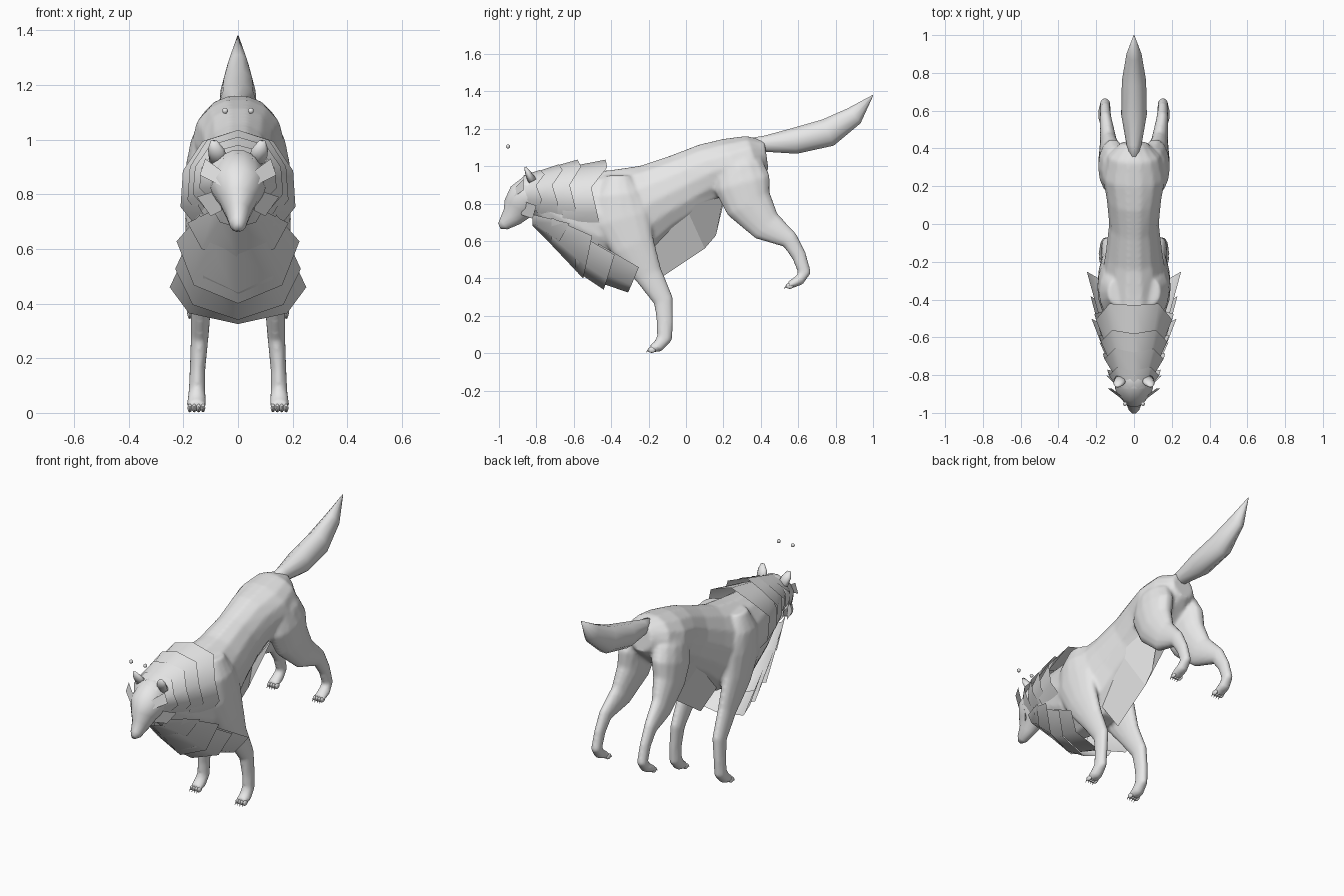
import bpy, bmesh
from math import sin, cos, pi, radians
from mathutils import Vector

cube = bpy.data.objects.get("Cube")
if cube:
    bpy.data.objects.remove(cube)

grey = bpy.data.materials.new("fur_grey")
grey.use_nodes = True
grey.diffuse_color = (0.8, 0.8, 0.8, 1)
grey.node_tree.nodes["Principled BSDF"].inputs["Base Color"].default_value = grey.diffuse_color


def finish(name, bm, smooth=True):
    bmesh.ops.recalc_face_normals(bm, faces=bm.faces)
    mesh = bpy.data.meshes.new(name)
    bm.to_mesh(mesh)
    bm.free()
    mesh.materials.append(grey)
    for p in mesh.polygons:
        p.use_smooth = smooth
    obj = bpy.data.objects.new(name, mesh)
    bpy.context.collection.objects.link(obj)
    return obj


def bridge(bm, rings, closed):
    for a, b in zip(rings, rings[1:]):
        n = len(a)
        for i in range(n if closed else n - 1):
            j = (i + 1) % n
            bm.faces.new((a[i], a[j], b[j], b[i]))


def loft(name, *tubes, sides=14):
    """Closed tubes, each through rows of x, y, z, side radius, depth radius."""
    bm = bmesh.new()
    for rows in tubes:
        pts = [Vector(r[:3]) for r in rows]
        rings = []
        for i, row in enumerate(rows):
            way = pts[min(i + 1, len(pts) - 1)] - pts[max(i - 1, 0)]
            way.x = 0
            side = Vector((1, 0, 0))
            up = way.normalized().cross(side)
            rings.append([bm.verts.new(pts[i] + side * row[3] * cos(a) + up * row[4] * sin(a))
                          for a in (2 * pi * k / sides for k in range(sides))])
        bridge(bm, rings, True)
        bm.faces.new(rings[0])
        bm.faces.new(rings[-1])
    return finish(name, bm)


def band(name, front, back, start, end, steps, lean, jag=0.0):
    """Open flared fur sheet between two arcs of y, z, x radius, z radius."""
    bm = bmesh.new()
    rings = []
    for (y, z, rx, rz), tilt, j in ((front, 0, 0), (back, lean, jag)):
        ring = []
        for k in range(steps + 1):
            a = radians(start + (end - start) * k / steps)
            point = j if k % 2 else 0
            ring.append(bm.verts.new(((rx + point * 0.3) * cos(a),
                                      y + tilt * abs(sin(a)) + point, z + rz * sin(a))))
        rings.append(ring)
    bridge(bm, rings, False)
    return finish(name, bm)


def ball(name, centre, size):
    bm = bmesh.new()
    bmesh.ops.create_uvsphere(bm, u_segments=10, v_segments=6, radius=1)
    for v in bm.verts:
        v.co = Vector(centre) + v.co * Vector(size)
    return finish(name, bm)


def sheet(name, points, faces):
    bm = bmesh.new()
    verts = [bm.verts.new(p) for p in points]
    for f in faces:
        bm.faces.new([verts[i] for i in f])
    return finish(name, bm, False)


def flip(rows, s):
    return [(s * r[0], *r[1:]) for r in rows]


# Torso and legs, fused into one smooth skin
torso = [(0, *r) for r in (
    (-.8, .86, .08, .1), (-.7, .82, .12, .16), (-.58, .775, .15, .21), (-.45, .73, .172, .255),
    (-.3, .74, .175, .26), (-.15, .825, .15, .205), (0, .9, .132, .18), (.13, .965, .145, .165),
    (.25, 1, .168, .158), (.36, 1.05, .14, .12), (.43, 1.06, .07, .08))]
foreleg = ((.09, -.36, .95, .05, .07), (.122, -.36, .85, .062, .12), (.13, -.34, .72, .064, .155),
           (.14, -.285, .58, .051, .12), (.135, -.2, .42, .039, .076), (.14, -.12, .28, .033, .054),
           (.148, -.112, .16, .029, .044), (.15, -.115, .08, .031, .042),
           (.152, -.15, .036, .036, .032), (.152, -.19, .022, .034, .02))
hindleg = ((.07, .26, 1.08, .06, .08), (.09, .28, 1, .082, .135), (.11, .3, .91, .08, .155),
           (.12, .335, .8, .069, .13), (.135, .43, .68, .046, .09), (.15, .555, .605, .032, .049),
           (.152, .605, .52, .027, .04), (.153, .634, .43, .028, .036), (.155, .605, .39, .034, .03),
           (.155, .55, .362, .035, .02))
body = loft("body", torso, *(flip(leg, s) for leg in (foreleg, hindleg) for s in (1, -1)))
skin = body.modifiers.new("skin", "REMESH")
skin.mode = "VOXEL"
skin.voxel_size = .011
skin.use_smooth_shade = True
relax = body.modifiers.new("relax", "SMOOTH")
relax.iterations = 4

# Tail
loft("tail", [(0, *r) for r in (
    (.33, 1.12, .025, .03), (.42, 1.12, .04, .045), (.58, 1.135, .068, .073),
    (.76, 1.18, .064, .08), (.9, 1.27, .04, .055), (1, 1.38, .002, .002))], sides=10)

# Head and muzzle
loft("head", [(0, *r) for r in (
    (-.74, .87, .08, .09), (-.81, .86, .1, .11), (-.87, .82, .1, .1), (-.9, .775, .07, .085),
    (-.93, .73, .046, .06), (-.975, .69, .031, .035), (-.998, .68, .014, .016))])
ball("nose", (0, -.982, .7), (.018, .016, .014))

# Neck ruff layers, from the shoulders to the face
collars = (
    ((-.66, .81, .15, .18), (-.54, .82, .212, .215), .11),
    ((-.74, .84, .13, .15), (-.64, .84, .185, .195), .06),
    ((-.8, .85, .11, .12), (-.73, .85, .165, .16), .05),
    ((-.87, .85, .09, .1), (-.81, .86, .14, .12), .03))
for i, (front, back, lean) in enumerate(collars):
    band(f"neck_ruff_{i + 1}", front, back, -54, 234, 8, lean, .03)

# Chest fur layers, from the throat to the forelegs
bibs = (
    ((-.82, .74, .09, .06), (-.62, .69, .185, .13), -.08),
    ((-.72, .72, .14, .14), (-.5, .62, .225, .22), -.05),
    ((-.59, .64, .175, .2), (-.38, .52, .23, .18), -.06),
    ((-.47, .58, .19, .2), (-.25, .455, .25, .13), -.06))
for i, (front, back, lean) in enumerate(bibs):
    band(f"chest_fur_{i + 1}", front, back, 178, 362, 4, lean)

# Belly fringe hanging as a keel
sheet("belly_fringe",
      [p for s in (1, -1) for p in ((s * .1, -.25, .62), (s * .1, 0, .78), (s * .09, .2, .84))]
      + [(0, -.14, .4), (0, .1, .56), (0, .16, .63), (0, .2, .8)],
      [(0, 1, 7, 6), (1, 2, 9, 8, 7), (3, 4, 7, 6), (4, 5, 9, 8, 7)])

# Paired parts
for s, side in ((1, "left"), (-1, "right")):
    # Toes and claws
    for leg, y, z in (("front", -.183, .018), ("hind", .555, .36)):
        for k in range(4):
            x = s * (.128 + .016 * k)
            ball(f"{side}_{leg}_toe_{k + 1}", (x, y, z), (.009, .022, .016))
            loft(f"{side}_{leg}_claw_{k + 1}",
                 [(x, y - .015, z + .005, .004, .005), (x, y - .03, z - .014, .001, .001)], sides=5)
    # Ears, eyes and the floating beads
    loft(f"{side}_ear", flip([(.07, -.82, .92, .035, .025), (.08, -.845, .965, .03, .016),
                              (.088, -.86, .995, .012, .006)], s), sides=8)
    ball(f"{side}_eye", (s * .05, -.915, .83), (.012, .012, .009))
    ball(f"{side}_bead", (s * .047, -.952, 1.105), (.011, .011, .011))
    # Brow and cheek tufts
    sheet(f"{side}_brow_tuft", flip([(.025, -.94, .86), (.06, -.93, .83), (.14, -.87, .87),
                                     (.12, -.87, .93)], s), [(0, 1, 2, 3)])
    sheet(f"{side}_cheek_tuft", flip([(.06, -.89, .82), (.06, -.88, .74), (.1, -.82, .72),
                                      (.15, -.8, .79)], s), [(0, 1, 2, 3)])
